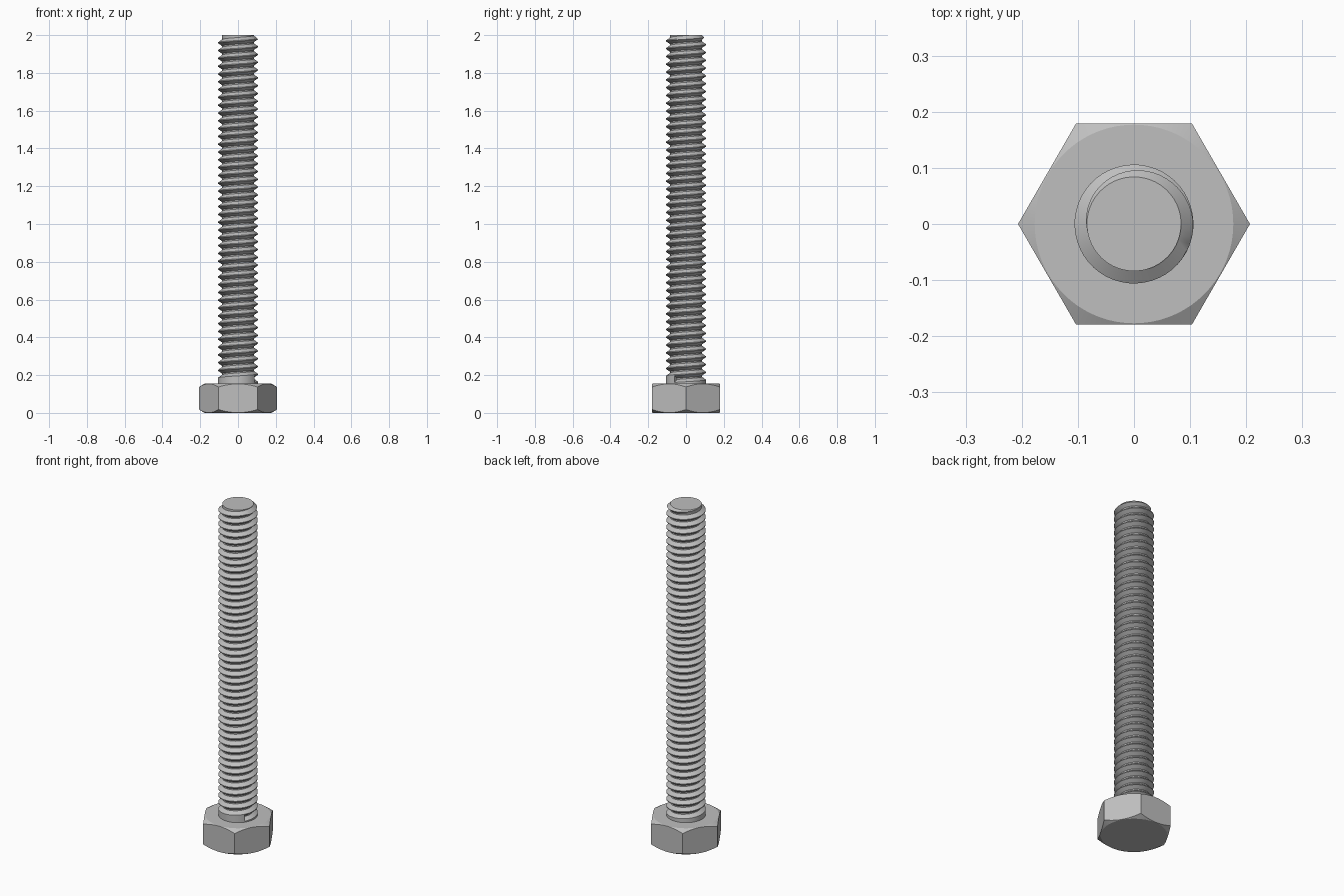
import bpy
import bmesh
import math

cube = bpy.data.objects.get("Cube")
if cube:
    bpy.data.objects.remove(cube, do_unlink=True)

steel = bpy.data.materials.new("grey steel")
steel.use_nodes = True
GREY = (0.52, 0.52, 0.52, 1)
steel.diffuse_color = GREY
steel.node_tree.nodes["Principled BSDF"].inputs["Base Color"].default_value = GREY


def finish(bm, name):
    """Clean the mesh, orient its faces and add it as an object."""
    bmesh.ops.remove_doubles(bm, verts=bm.verts, dist=0.00005)
    bmesh.ops.recalc_face_normals(bm, faces=bm.faces)
    mesh = bpy.data.meshes.new(name)
    bm.to_mesh(mesh)
    bm.free()
    mesh.materials.append(steel)
    obj = bpy.data.objects.new(name, mesh)
    bpy.context.collection.objects.link(obj)
    bpy.ops.object.select_all(action='DESELECT')
    obj.select_set(True)
    bpy.context.view_layer.objects.active = obj
    bpy.ops.object.shade_smooth_by_angle(angle=math.radians(25))


def polar(bm, r, a, z):
    return bm.verts.new((r * math.cos(a), r * math.sin(a), z))


# Hexagonal head, its corners turned off by a cone above and below
HEAD_TOP, FLAT, RIM, SLOPE = 0.155, 0.179, 0.177, 0.6
SEG = 72


def hex_radius(a):
    return FLAT / math.cos(a % (math.pi / 3) - math.pi / 6)


bm = bmesh.new()
angles = [2 * math.pi * i / SEG for i in range(SEG)]
drops = [SLOPE * (hex_radius(a) - RIM) for a in angles]
rings = [
    [polar(bm, RIM, a, 0) for a in angles],
    [polar(bm, hex_radius(a), a, d) for a, d in zip(angles, drops)],
    [polar(bm, hex_radius(a), a, HEAD_TOP - d) for a, d in zip(angles, drops)],
    [polar(bm, RIM, a, HEAD_TOP) for a in angles],
]
for low, high in zip(rings, rings[1:]):
    for i in range(SEG):
        j = (i + 1) % SEG
        bm.faces.new((low[i], low[j], high[j], high[i]))
bm.faces.new(rings[0])
bm.faces.new(rings[-1])
finish(bm, "hex_head")

# Threaded shank: a right-handed helical groove with a chamfered tip
TOP, START, PITCH = 2.0, 0.161, 0.0413
CREST, ROOT = 0.106, 0.084
STEPS = 48
START_ANGLE = math.radians(-35)
PROFILE = [(0, CREST), (0.38, ROOT), (0.54, ROOT), (0.9, CREST)]

bm = bmesh.new()
turns = math.ceil((TOP - START) / PITCH) + 1
helix = []
for i in range(turns * STEPS + 1):
    a = START_ANGLE + 2 * math.pi * (i % STEPS) / STEPS
    row = []
    for offset, radius in PROFILE:
        z = min(TOP, START + PITCH * (i / STEPS + offset))
        row.append(polar(bm, min(radius, ROOT + TOP - z), a, z))
    helix.append(row)


def groove(i):
    return helix[i] + [helix[i + STEPS][0]]


for i in range(len(helix) - STEPS - 1):
    here, there = groove(i), groove(i + 1)
    for p in range(len(PROFILE)):
        quad = (here[p], there[p], there[p + 1], here[p + 1])
        if min(v.co.z for v in quad) < TOP:
            bm.faces.new(quad)

# Plain neck under the first turn, and the abrupt start of the groove
neck = [polar(bm, CREST, START_ANGLE + 2 * math.pi * i / STEPS, HEAD_TOP - 0.01)
        for i in range(STEPS)]
for i in range(STEPS):
    j = (i + 1) % STEPS
    bm.faces.new((neck[i], neck[j], helix[i + 1][0], helix[i][0]))
bm.faces.new(neck)
bm.faces.new(groove(0))

# Flat end of the tip
bm.faces.new([polar(bm, ROOT, START_ANGLE + 2 * math.pi * i / STEPS, TOP)
              for i in range(STEPS)])
finish(bm, "threaded_shank")
